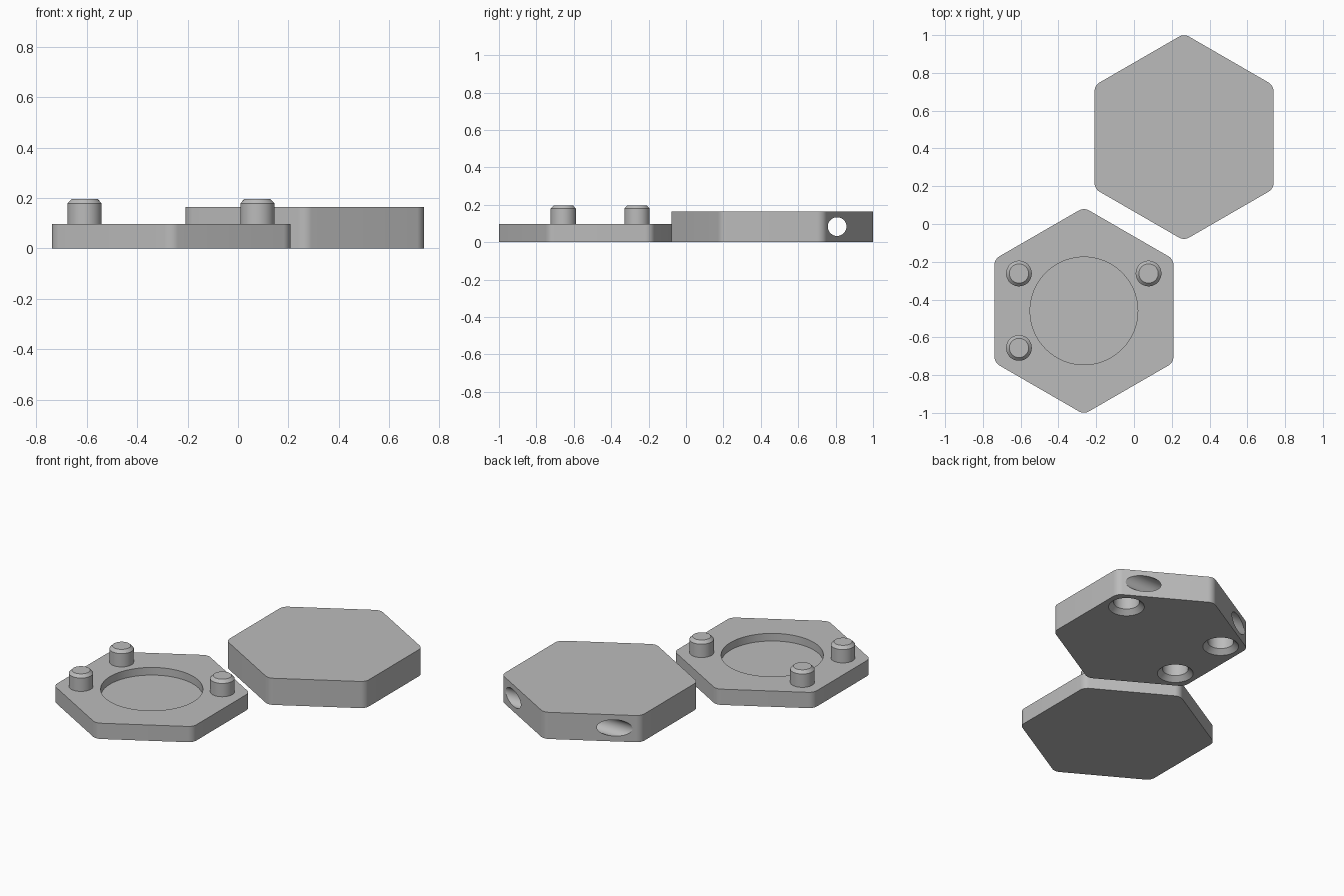
import bpy, bmesh, math
from mathutils import Matrix, Vector

if "Cube" in bpy.data.objects:
    bpy.data.objects.remove(bpy.data.objects["Cube"])

grey = bpy.data.materials.new("light_grey")
grey.diffuse_color = (0.5, 0.5, 0.5, 1)
grey.use_nodes = True
grey.node_tree.nodes["Principled BSDF"].inputs["Base Color"].default_value = grey.diffuse_color

BASE, LID = Vector((-0.265, -0.46, 0)), Vector((0.265, 0.46, 0))
SPOTS = [(-0.344, 0.198), (0.342, 0.198), (-0.344, -0.196)]


def finish(bm, name):
    bmesh.ops.recalc_face_normals(bm, faces=bm.faces)
    me = bpy.data.meshes.new(name)
    bm.to_mesh(me)
    bm.free()
    me.materials.append(grey)
    ob = bpy.data.objects.new(name, me)
    bpy.context.collection.objects.link(ob)
    return ob


def smooth(ob):
    bpy.ops.object.select_all(action='DESELECT')
    ob.select_set(True)
    bpy.context.view_layer.objects.active = ob
    bpy.ops.object.shade_smooth_by_angle(angle=math.radians(25))


def hex_plate(name, centre, height, apothem=0.474, r=0.055, steps=8):
    """Pointy-top hexagonal prism with rounded upright corners."""
    bm = bmesh.new()
    ring = []
    for k in range(6):
        a = math.radians(30 + 60 * k)
        d = (apothem - r) / math.cos(math.pi / 6)
        for s in range(steps + 1):
            t = a + math.radians(-30 + 60 * s / steps)
            ring.append(bm.verts.new((centre.x + d * math.cos(a) + r * math.cos(t),
                                      centre.y + d * math.sin(a) + r * math.sin(t), 0)))
    face = bm.faces.new(ring)
    ext = bmesh.ops.extrude_face_region(bm, geom=[face])['geom']
    bmesh.ops.translate(bm, vec=(0, 0, height),
                        verts=[g for g in ext if isinstance(g, bmesh.types.BMVert)])
    return finish(bm, name)


def turned(name, profile, centre, matrix=Matrix(), n=48):
    """Solid of revolution from (radius, z) pairs, capped at both ends."""
    bm = bmesh.new()
    rings = [[bm.verts.new((r * math.cos(2 * math.pi * i / n),
                            r * math.sin(2 * math.pi * i / n), z)) for i in range(n)]
             for r, z in profile]
    for a, b in zip(rings, rings[1:]):
        for i in range(n):
            bm.faces.new((a[i], a[(i + 1) % n], b[(i + 1) % n], b[i]))
    bm.faces.new(rings[0])
    bm.faces.new(rings[-1])
    bmesh.ops.transform(bm, matrix=Matrix.Translation(centre) @ matrix, verts=bm.verts)
    return finish(bm, name)


def cut(ob, cutter):
    mod = ob.modifiers.new("cut", 'BOOLEAN')
    mod.operation, mod.solver, mod.object = 'DIFFERENCE', 'EXACT', cutter
    bpy.context.view_layer.objects.active = ob
    bpy.ops.object.modifier_apply(modifier=mod.name)
    bpy.data.objects.remove(cutter)


# Base plate with a round recess
base = hex_plate("base_plate", BASE, 0.097)
cut(base, turned("recess_cutter", [(0.285, 0.05), (0.285, 0.2)], BASE, n=96))
smooth(base)

# Chamfered locating pegs
for i, (x, y) in enumerate(SPOTS):
    smooth(turned(f"peg_{i + 1}", [(0.068, 0.09), (0.068, 0.179), (0.051, 0.197)],
                  BASE + Vector((x, y, 0))))

# Lid with countersunk sockets underneath and a cross hole near its back corner
lid = hex_plate("lid_plate", LID, 0.164)
for x, y in SPOTS:
    cut(lid, turned("socket_cutter",
                    [(0.125, -0.025), (0.1, 0), (0.072, 0.028), (0.072, 0.11)],
                    LID + Vector((x, y, 0))))
cut(lid, turned("cross_hole_cutter", [(0.05, -0.7), (0.05, 0.7)],
                LID + Vector((0, 0.348, 0.083)), Matrix.Rotation(math.pi / 2, 4, 'Y')))
smooth(lid)
